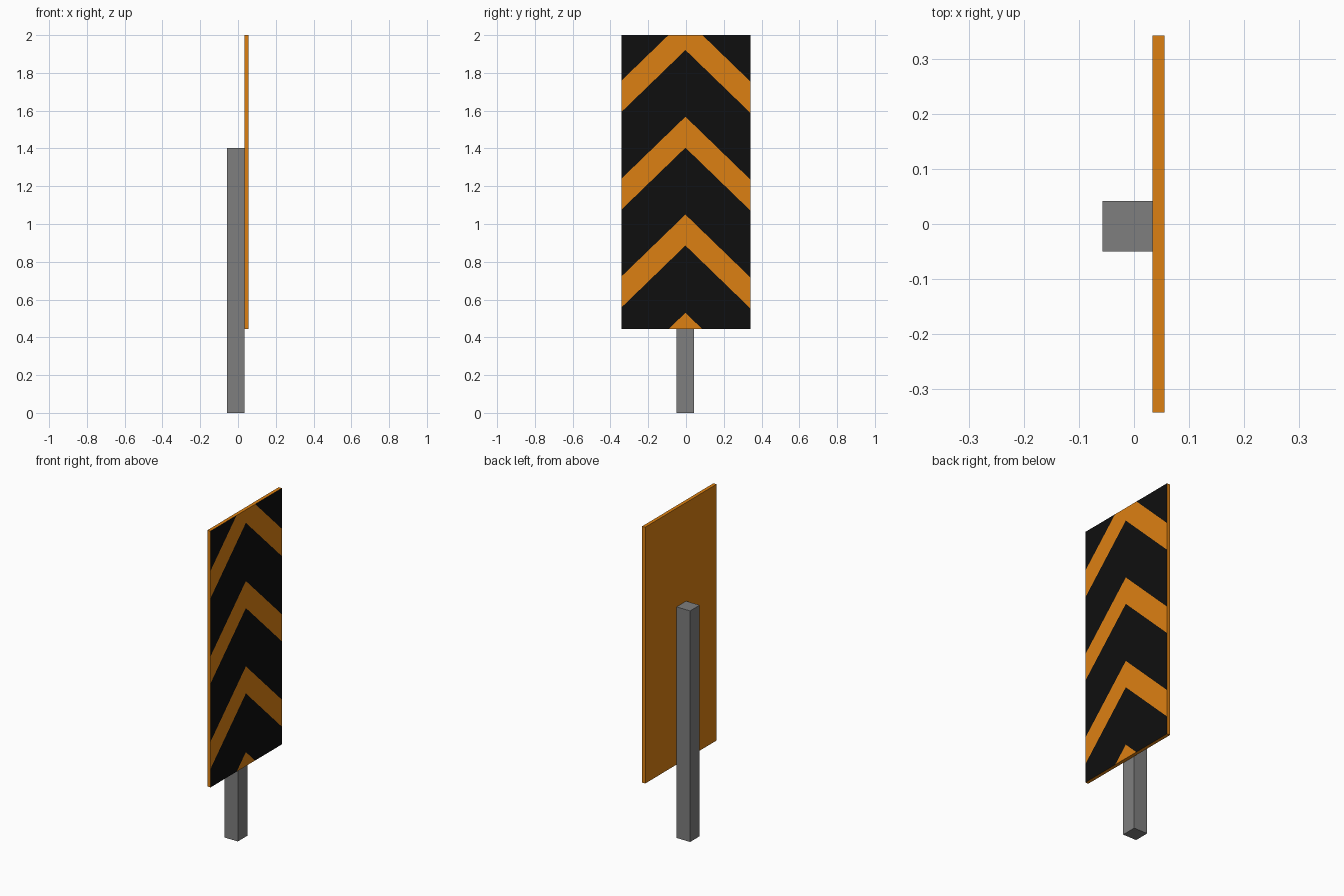
import bpy, bmesh
from mathutils import Vector

if "Cube" in bpy.data.objects:
    bpy.data.objects.remove(bpy.data.objects["Cube"])


def material(name, rgb):
    m = bpy.data.materials.new(name)
    m.diffuse_color = (*rgb, 1.0)
    m.use_nodes = True
    m.node_tree.nodes["Principled BSDF"].inputs["Base Color"].default_value = m.diffuse_color
    return m


ORANGE = material("orange", (0.72, 0.217, 0.006))
BLACK = material("black", (0.0045, 0.0045, 0.0045))
GREY = material("post grey", (0.21, 0.21, 0.21))


def box_bmesh(lo, hi):
    bm = bmesh.new()
    bmesh.ops.create_cube(bm, size=1.0)
    for v in bm.verts:
        v.co = Vector([lo[i] if v.co[i] < 0 else hi[i] for i in range(3)])
    return bm


def finish(name, bm, mats):
    me = bpy.data.meshes.new(name)
    bm.normal_update()
    bm.to_mesh(me)
    bm.free()
    for m in mats:
        me.materials.append(m)
    ob = bpy.data.objects.new(name, me)
    bpy.context.collection.objects.link(ob)
    return ob


# Square post
finish("post", box_bmesh((-0.057, -0.05, 0.0), (0.034, 0.042, 1.402)), [GREY])

# Sign panel: the face towards +x is cut into chevron bands
APEX_Y, SLOPE = -0.003, 0.968
BANDS = [(0.0, 0.53), (0.886, 1.05), (1.404, 1.568), (1.921, 2.087)]  # apex heights of orange
bm = box_bmesh((0.034, -0.342, 0.445), (0.055, 0.342, 2.0))


def cut(side, point, normal):
    bm.normal_update()
    faces = [f for f in bm.faces if f.normal.x > 0.9
             and (side == 0 or (f.calc_center_median().y - APEX_Y) * side > 0)]
    edges = {e for f in faces for e in f.edges}
    verts = {v for f in faces for v in f.verts}
    bmesh.ops.bisect_plane(bm, geom=list(verts) + list(edges) + faces, dist=1e-5,
                           plane_co=point, plane_no=normal)


cut(0, (0, APEX_Y, 0), (0, 1, 0))
for side in (-1, 1):
    for z in [h for band in BANDS for h in band if h > 0]:
        cut(side, (0, APEX_Y, z), Vector((0, side * SLOPE, 1)).normalized())

# Orange inside the bands, black between them
bm.normal_update()
for f in bm.faces:
    if f.normal.x > 0.9:
        c = f.calc_center_median()
        h = c.z + SLOPE * abs(c.y - APEX_Y)
        f.material_index = 0 if any(a < h < b for a, b in BANDS) else 1
finish("chevron_panel", bm, [ORANGE, BLACK])
